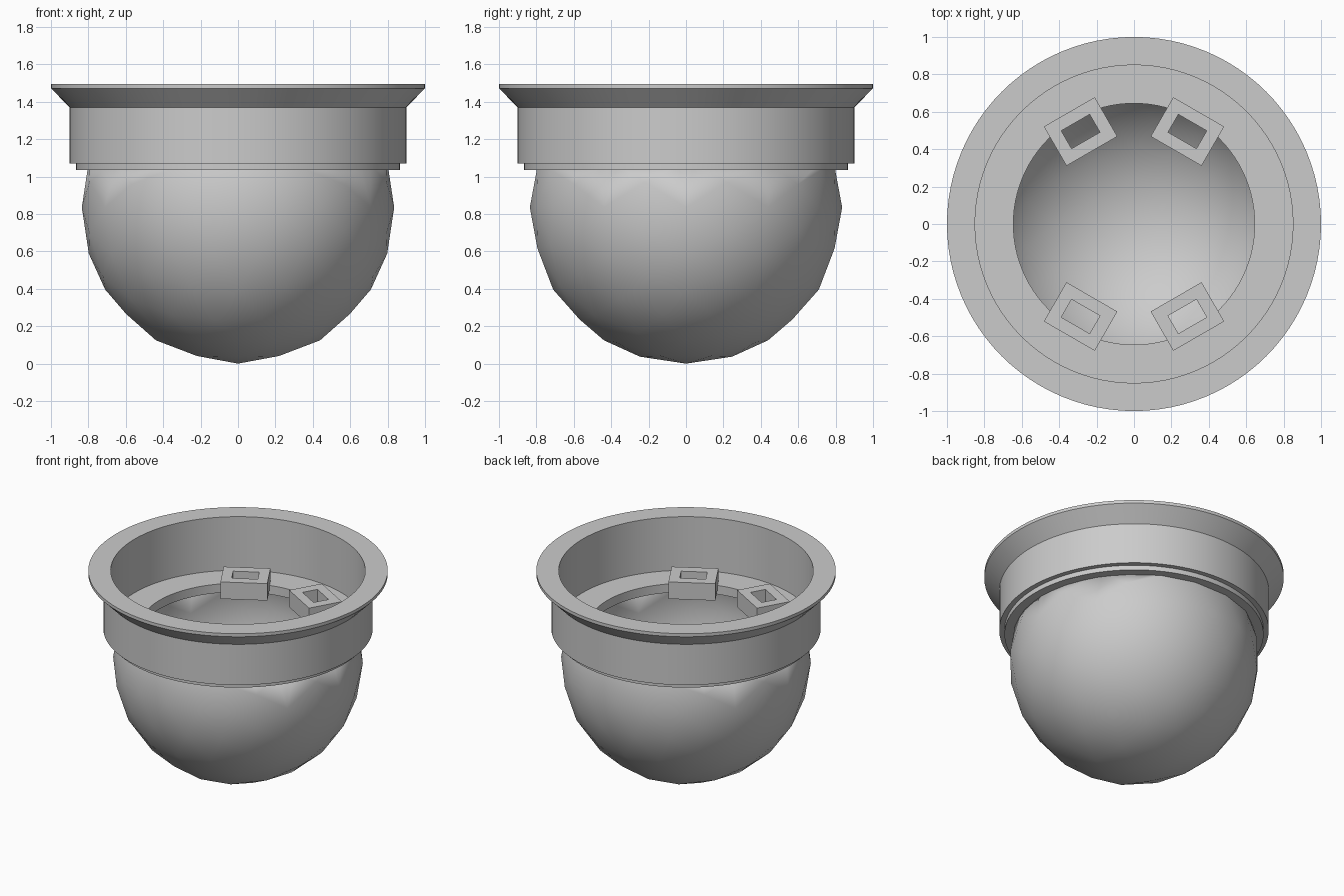
import bpy, bmesh, math
from mathutils import Matrix, Vector

cube = bpy.data.objects.get("Cube")
if cube:
    bpy.data.objects.remove(cube, do_unlink=True)

GREY = (0.6, 0.6, 0.6, 1)
material = bpy.data.materials.new("light_grey")
material.use_nodes = True
material.diffuse_color = GREY
material.node_tree.nodes["Principled BSDF"].inputs["Base Color"].default_value = GREY


def finish(bm, name, smooth=False):
    mesh = bpy.data.meshes.new(name)
    bm.to_mesh(mesh)
    bm.free()
    mesh.materials.append(material)
    obj = bpy.data.objects.new(name, mesh)
    bpy.context.collection.objects.link(obj)
    if smooth:
        bpy.ops.object.select_all(action='DESELECT')
        obj.select_set(True)
        bpy.context.view_layer.objects.active = obj
        bpy.ops.object.shade_smooth_by_angle(angle=math.radians(30))
    return obj


def ring_solid(rings):
    """Join a closed cycle of point rings into a solid with a hole through it."""
    bm = bmesh.new()
    loops = [[bm.verts.new(p) for p in ring] for ring in rings]
    n = len(loops[0])
    for a, b in zip(loops, loops[1:] + loops[:1]):
        for i in range(n):
            j = (i + 1) % n
            bm.faces.new((a[i], a[j], b[j], b[i]))
    bmesh.ops.recalc_face_normals(bm, faces=bm.faces)
    return bm


def circle(r, z, n=96):
    return [(r * math.cos(math.tau * i / n), r * math.sin(math.tau * i / n), z)
            for i in range(n)]


def rectangle(w, d, z):
    return [(sx * w / 2, sy * d / 2, z) for sx, sy in ((-1, -1), (1, -1), (1, 1), (-1, 1))]


# Flanged collar with an inner ledge
profile = [(0.645, 1.035), (0.865, 1.035), (0.865, 1.07), (0.9, 1.07), (0.9, 1.37),
           (1.0, 1.472), (1.0, 1.495), (0.85, 1.495), (0.85, 1.10), (0.645, 1.10)]
finish(ring_solid([circle(r, z) for r, z in profile]), "flanged_collar", smooth=True)

# Thin faceted dome, cut off inside the ledge
RADIUS = 0.835
turn = Matrix.Rotation(math.pi / 2, 4, 'Z') @ Matrix.Rotation(-math.atan(0.618034), 4, 'Y')
bm = bmesh.new()
bmesh.ops.create_icosphere(bm, subdivisions=3, radius=RADIUS,
                           matrix=Matrix.Translation((0, 0, RADIUS)) @ turn)
bmesh.ops.bisect_plane(bm, geom=bm.verts[:] + bm.edges[:] + bm.faces[:],
                       plane_co=(0, 0, 1.06), plane_no=(0, 0, 1), clear_outer=True)
dome = finish(bm, "dome_shell", smooth=True)
shell = dome.modifiers.new("thickness", 'SOLIDIFY')
shell.thickness = 0.035
shell.offset = -1

# Four slotted brackets overhanging the ledge
LENGTH, DEPTH, SLOT_LENGTH, SLOT_DEPTH = 0.314, 0.242, 0.175, 0.11
LOW, HIGH = 1.07, 1.195
places = (("back_left", 60), ("back_right", 120), ("front_right", 240), ("front_left", 300))
for side, angle in places:
    bm = ring_solid([rectangle(LENGTH, DEPTH, LOW), rectangle(LENGTH, DEPTH, HIGH),
                     rectangle(SLOT_LENGTH, SLOT_DEPTH, HIGH),
                     rectangle(SLOT_LENGTH, SLOT_DEPTH, LOW)])
    bracket = finish(bm, side + "_bracket")
    a = math.radians(angle)
    bracket.location = Vector((math.cos(a), math.sin(a), 0)) * 0.571
    bracket.rotation_euler.z = a - math.pi / 2
